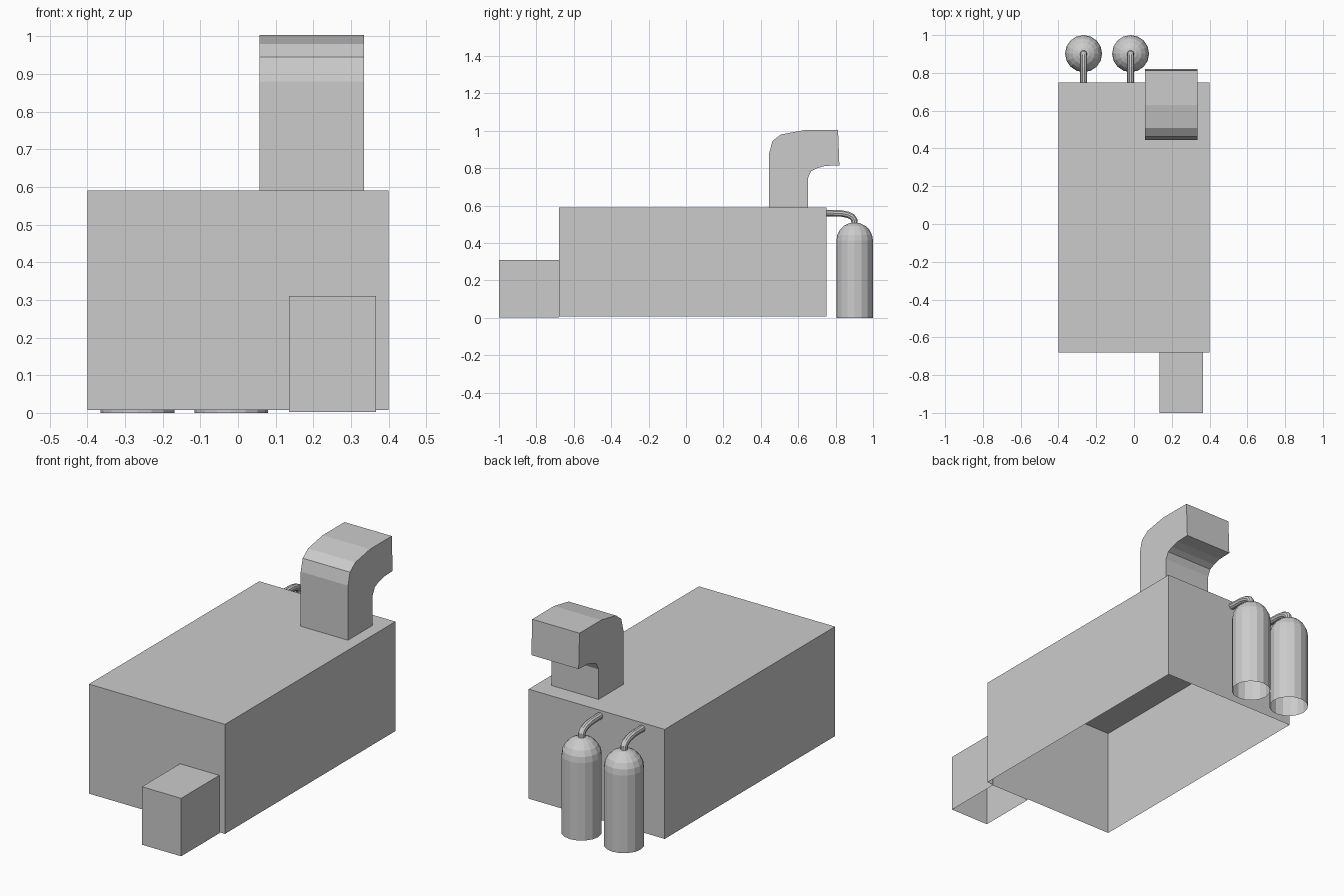
import bpy, bmesh
from math import sin, cos, pi
from mathutils import Vector

if "Cube" in bpy.data.objects:
    bpy.data.objects.remove(bpy.data.objects["Cube"])


def finish(bm, name):
    bmesh.ops.recalc_face_normals(bm, faces=bm.faces)
    me = bpy.data.meshes.new(name)
    bm.to_mesh(me)
    bm.free()
    ob = bpy.data.objects.new(name, me)
    bpy.context.collection.objects.link(ob)
    return ob


def open_box(name, lo, hi):
    """Box without a bottom face."""
    bm = bmesh.new()
    bmesh.ops.create_cube(bm, size=1)
    for v in bm.verts:
        v.co = Vector([hi[i] if v.co[i] > 0 else lo[i] for i in range(3)])
    bottom = [f for f in bm.faces if f.calc_center_median().z < lo[2] + 1e-5]
    bmesh.ops.delete(bm, geom=bottom, context='FACES_ONLY')
    return finish(bm, name)


def bridge(bm, rings):
    for a, b in zip(rings, rings[1:]):
        n = len(a)
        for i in range(n):
            j = (i + 1) % n
            bm.faces.new((a[i], a[j], b[j], b[i]))


def tank(name, cx, cy, r=0.098, body=0.412, segs=16, rows=5):
    """Open-bottomed cylinder with a domed top."""
    profile = [(r, 0)] + [(r * cos(k * pi / 2 / rows), body + r * sin(k * pi / 2 / rows))
                          for k in range(rows)]
    bm = bmesh.new()
    rings = [[bm.verts.new((cx + p * cos(2 * pi * i / segs), cy + p * sin(2 * pi * i / segs), z))
              for i in range(segs)] for p, z in profile]
    bridge(bm, rings)
    top = bm.verts.new((cx, cy, body + r))
    for i in range(segs):
        bm.faces.new((rings[-1][i], rings[-1][(i + 1) % segs], top))
    return finish(bm, name)


def pipe(name, cx, path, r=0.018, segs=10):
    """Tube swept along a path in the y-z plane."""
    pts = [Vector((cx, y, z)) for y, z in path]
    side = Vector((1, 0, 0))
    bm = bmesh.new()
    rings = []
    for k, p in enumerate(pts):
        t = (pts[min(k + 1, len(pts) - 1)] - pts[max(k - 1, 0)]).normalized()
        up = side.cross(t)
        rings.append([bm.verts.new(p + r * (cos(2 * pi * i / segs) * side + sin(2 * pi * i / segs) * up))
                      for i in range(segs)])
    bridge(bm, rings)
    return finish(bm, name)


# Main housing and the small box on its front
open_box("main_housing", (-0.40, -0.68, 0.008), (0.40, 0.75, 0.59))
open_box("front_box", (0.135, -1.0, 0.002), (0.366, -0.678, 0.31))

# Curved duct on the roof: paired outer and inner profile points (y, z)
outer = [(0.445, 0.59), (0.445, 0.88), (0.462, 0.945), (0.507, 0.98), (0.63, 1.003), (0.813, 1.003)]
inner = [(0.653, 0.59), (0.653, 0.75), (0.67, 0.785), (0.70, 0.80), (0.745, 0.812), (0.82, 0.815)]
bm = bmesh.new()
x0, x1 = 0.057, 0.335
rings = [[bm.verts.new(c) for c in ((x0, *o), (x1, *o), (x1, *i), (x0, *i))]
         for o, i in zip(outer, inner)]
bridge(bm, rings)
bm.faces.new(rings[-1])
finish(bm, "roof_duct")

# Two gas tanks behind the housing with their bent feed pipes
bend = [(0.748, 0.56), (0.83, 0.558), (0.865, 0.551), (0.888, 0.54), (0.899, 0.525), (0.902, 0.50)]
for label, cx in (("left", -0.267), ("right", -0.018)):
    tank(label + "_tank", cx, 0.902)
    pipe(label + "_tank_pipe", cx, bend)
